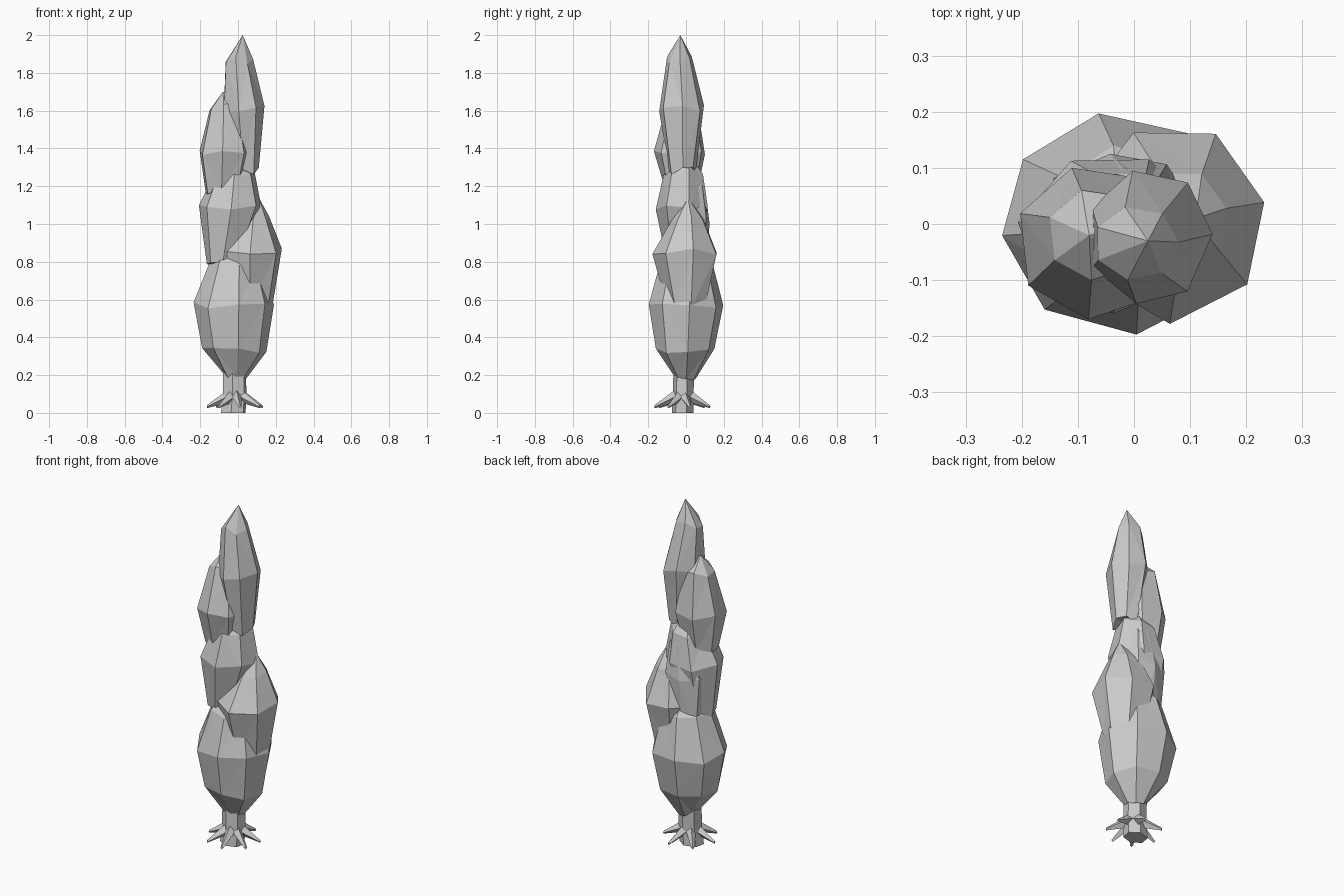
import bpy, bmesh, math, random
from mathutils import Vector

if "Cube" in bpy.data.objects:
    bpy.data.objects.remove(bpy.data.objects["Cube"])

random.seed(4)
grey = bpy.data.materials.new("plain grey")
grey.diffuse_color = (0.6, 0.6, 0.6, 1)
grey.use_nodes = True
grey.node_tree.nodes["Principled BSDF"].inputs["Base Color"].default_value = grey.diffuse_color


def finish(name, bm):
    bmesh.ops.recalc_face_normals(bm, faces=bm.faces[:])
    me = bpy.data.meshes.new(name)
    bm.to_mesh(me)
    bm.free()
    me.materials.append(grey)
    ob = bpy.data.objects.new(name, me)
    bpy.context.collection.objects.link(ob)


def lofted(name, sides, phase, rings, tip=None, jitter=0.0):
    """Loft rings given as (z, x0, x1, y0, y1), each fitted to its extents."""
    bm = bmesh.new()
    angles = [math.radians(phase) + math.tau * i / sides + random.uniform(-1, 1) * jitter * 3
              for i in range(sides)]
    loops = []
    for z, x0, x1, y0, y1 in rings:
        pts = [(math.cos(a), math.sin(a)) for a in angles]
        lx, hx = min(p[0] for p in pts), max(p[0] for p in pts)
        ly, hy = min(p[1] for p in pts), max(p[1] for p in pts)
        loops.append([bm.verts.new((x0 + (x1 - x0) * (px - lx) / (hx - lx),
                                    y0 + (y1 - y0) * (py - ly) / (hy - ly),
                                    z + random.uniform(-1, 1) * jitter)) for px, py in pts])
    for a, b in zip(loops, loops[1:]):
        for i in range(sides):
            j = (i + 1) % sides
            bm.faces.new((a[i], a[j], b[j], b[i]))
    bm.faces.new(loops[0])
    if tip:
        t = bm.verts.new(tip)
        for i in range(sides):
            bm.faces.new((loops[-1][i], loops[-1][(i + 1) % sides], t))
    else:
        bm.faces.new(loops[-1])
    if jitter:
        bmesh.ops.triangulate(bm, faces=bm.faces[:])
    finish(name, bm)


# Foliage clumps, bottom to top
lofted("foliage_bottom", 8, 188, [
    (0.19, -0.07, 0.04, -0.06, 0.05),
    (0.33, -0.19, 0.15, -0.16, 0.15),
    (0.57, -0.235, 0.19, -0.197, 0.197),
    (0.78, -0.15, 0.13, -0.14, 0.14)], (-0.02, 0, 0.95), 0.02)
lofted("foliage_right", 7, 12, [
    (0.57, -0.04, 0.18, -0.10, 0.10),
    (0.85, -0.09, 0.232, -0.178, 0.163),
    (1.03, 0.0, 0.165, -0.08, 0.09)], (0.11, 0.01, 1.14), 0.02)
lofted("foliage_left", 7, 170, [
    (0.78, -0.165, 0.0, -0.10, 0.05),
    (1.08, -0.207, 0.125, -0.16, 0.115),
    (1.27, -0.13, 0.085, -0.12, 0.09)], (-0.02, -0.02, 1.42), 0.02)
lofted("foliage_back", 7, 100, [
    (0.70, -0.12, 0.08, 0.0, 0.10),
    (1.02, -0.15, 0.11, -0.05, 0.125),
    (1.20, -0.09, 0.08, -0.03, 0.10)], (0, 0.03, 1.35), 0.02)
lofted("foliage_upper", 7, 160, [
    (1.17, -0.17, 0.02, -0.11, 0.06),
    (1.37, -0.203, 0.075, -0.17, 0.10),
    (1.62, -0.15, 0.02, -0.10, 0.06)], (-0.08, -0.02, 1.70), 0.02)
lofted("foliage_top", 7, 0, [
    (1.28, -0.02, 0.11, -0.09, 0.05),
    (1.61, -0.075, 0.14, -0.142, 0.095),
    (1.87, -0.065, 0.08, -0.10, 0.03)], (0.025, -0.03, 2.0), 0.02)

# Trunk
lofted("trunk", 6, 20, [
    (0.0, -0.09, 0.04, -0.075, 0.04),
    (0.10, -0.08, 0.045, -0.07, 0.04),
    (0.27, -0.08, 0.04, -0.065, 0.045)])

# Root spikes, each a thin four-sided pyramid sloping to the ground
bm = bmesh.new()
for deg in (15, 75, 130, 185, 235, 280, 330):
    a = math.radians(deg)
    out, side = Vector((math.cos(a), math.sin(a), 0)), Vector((-math.sin(a), math.cos(a), 0))
    mid = Vector((-0.015, -0.018, 0))

    def section(r, z, w, h):
        c = mid + out * r + Vector((0, 0, z))
        up = Vector((0, 0, h))
        return [bm.verts.new(p) for p in (c + up, c + side * w, c - up, c - side * w)]

    s0, s1 = section(0.035, 0.09, 0.028, 0.036), section(0.15, 0.033, 0.008, 0.008)
    for i in range(4):
        j = (i + 1) % 4
        bm.faces.new((s0[i], s0[j], s1[j], s1[i]))
    bm.faces.new(s0)
    bm.faces.new(s1)
finish("roots", bm)
